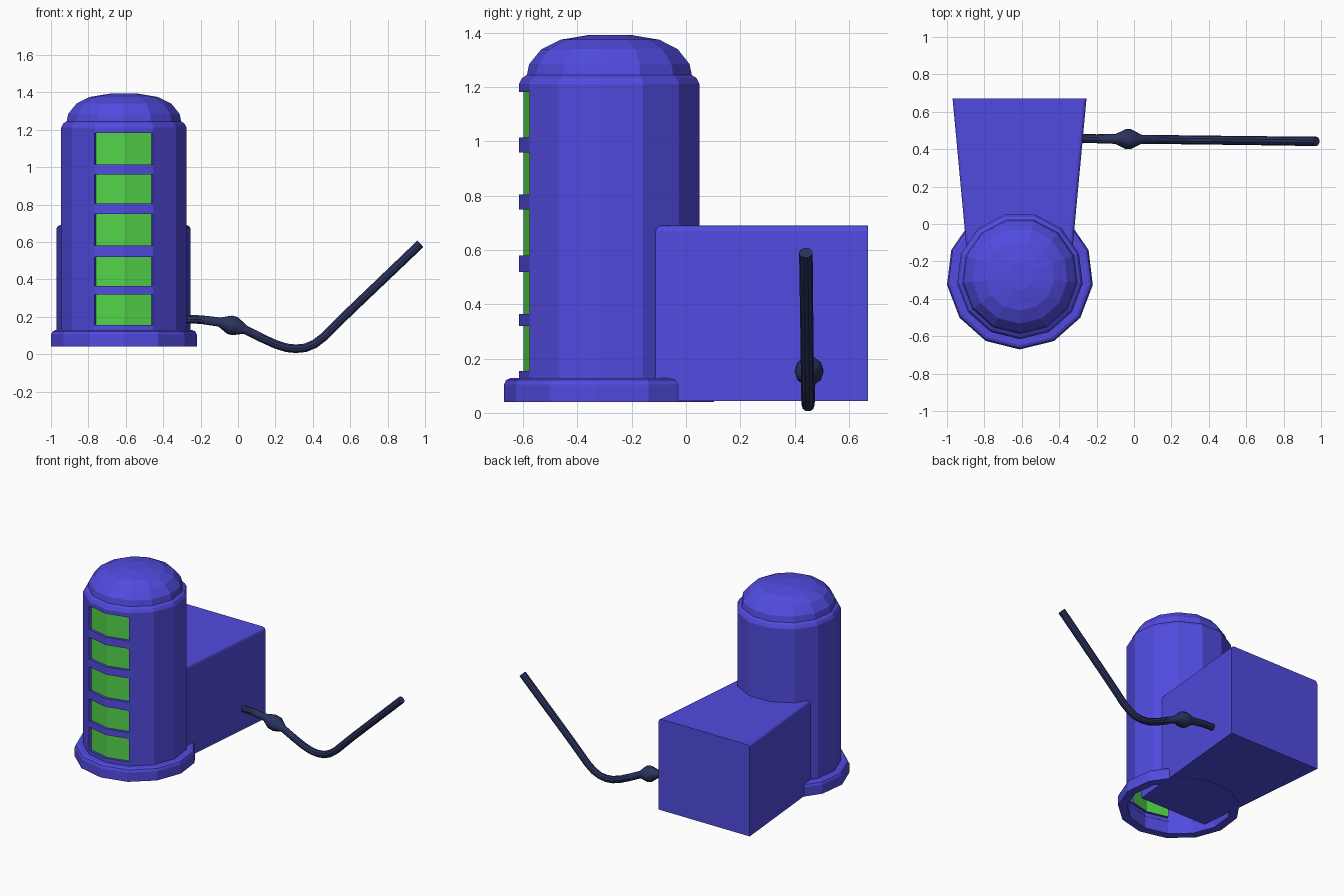
import bpy, bmesh
from math import sin, cos, pi
from mathutils import Vector

if "Cube" in bpy.data.objects:
    bpy.data.objects.remove(bpy.data.objects["Cube"], do_unlink=True)

SIDES = 13
CX, CY = -0.61, -0.278
BODY_R = 0.3375


def material(name, rgb):
    m = bpy.data.materials.new(name)
    m.use_nodes = True
    m.diffuse_color = (*rgb, 1)
    m.node_tree.nodes["Principled BSDF"].inputs["Base Color"].default_value = (*rgb, 1)
    return m


violet = material("violet", (0.083, 0.07, 0.74))
green = material("green", (0.084, 0.65, 0.068))
navy = material("navy", (0.024, 0.033, 0.11))


def finish(bm, name, *mats):
    bmesh.ops.recalc_face_normals(bm, faces=bm.faces)
    mesh = bpy.data.meshes.new(name)
    bm.to_mesh(mesh)
    bm.free()
    for m in mats:
        mesh.materials.append(m)
    ob = bpy.data.objects.new(name, mesh)
    bpy.context.collection.objects.link(ob)
    return ob


def lathe(profile, cap=False):
    """Faceted turned shape with one corner facing the front; returns bmesh and face rows."""
    bm = bmesh.new()
    rings = []
    for r, z in profile:
        ring = []
        for k in range(SIDES):
            a = -pi / 2 + 2 * pi * k / SIDES
            ring.append(bm.verts.new((CX + r * cos(a), CY + r * sin(a), z)))
        rings.append(ring)
    rows = []
    for low, high in zip(rings, rings[1:]):
        rows.append([bm.faces.new((low[k], low[(k + 1) % SIDES],
                                   high[(k + 1) % SIDES], high[k]))
                     for k in range(SIDES)])
    if cap:
        bm.faces.new(rings[-1])
    return bm, rows


# Tower: open underneath, domed on top, with five recessed windows
windows = [(0.155, 0.32), (0.365, 0.52), (0.58, 0.75), (0.805, 0.96), (1.015, 1.182)]
levels = [0.09] + [z for w in windows for z in w]
dome = [(BODY_R, 1.212), (0.326, 1.234), (0.308, 1.245), (0.3, 1.285),
        (0.255, 1.34), (0.185, 1.375), (0.075, 1.393)]
bm, rows = lathe([(BODY_R, z) for z in levels] + dome, cap=True)
bm.normal_update()
for i in range(len(windows)):
    row = rows[1 + 2 * i]
    pair = [row[0], row[-1]]
    result = bmesh.ops.extrude_face_region(bm, geom=pair)["geom"]
    inset = 0.32 / BODY_R
    for item in result:
        if isinstance(item, bmesh.types.BMVert):
            item.co.x = CX + (item.co.x - CX) * inset
            item.co.y = CY + (item.co.y - CY) * inset
        elif isinstance(item, bmesh.types.BMFace):
            item.material_index = 1
    old = [f for f in pair if f.is_valid]
    bmesh.ops.delete(bm, geom=old, context='FACES')
# keep green on the glass only, not on the recess walls
for f in bm.faces:
    c = f.calc_center_median()
    radii = [Vector((v.co.x - CX, v.co.y - CY)).length for v in f.verts]
    f.material_index = int(max(radii) < 0.322 and min(radii) > 0.318 and c.z < 1.2)
finish(bm, "tower", violet, green)

# Foot ring around the tower
bm, _ = lathe([(0.335, 0.127), (0.335, 0.04), (0.3925, 0.04), (0.3925, 0.105),
               (0.385, 0.121), (0.37, 0.128), (0.335, 0.128)])
finish(bm, "foot_ring", violet)

# Tapered rear housing with softened upper side edges
bm = bmesh.new()
bmesh.ops.create_cube(bm, size=2)
for v in bm.verts:
    half = 0.358 if v.co.y > 0 else 0.264
    v.co = Vector((CX - 0.002 + v.co.x * half,
                   0.67 if v.co.y > 0 else -0.34,
                   0.69 if v.co.z > 0 else 0.043))
edges = [e for e in bm.edges
         if all(v.co.z > 0.6 for v in e.verts)
         and abs(e.verts[0].co.y - e.verts[1].co.y) > 0.5]
bmesh.ops.bevel(bm, geom=edges, offset=0.02, segments=3, profile=0.5, affect='EDGES')
finish(bm, "rear_housing", violet)

# Bent cable with a pointed swelling: x, z, radius
path = [(-0.31, 0.188, 0.024), (-0.2, 0.185, 0.024), (-0.1, 0.172, 0.026),
        (-0.045, 0.157, 0.053), (-0.015, 0.15, 0.053), (0.04, 0.13, 0.024),
        (0.13, 0.085, 0.024), (0.2, 0.053, 0.024), (0.26, 0.034, 0.024),
        (0.31, 0.029, 0.024), (0.36, 0.034, 0.024), (0.41, 0.055, 0.024),
        (0.46, 0.093, 0.024), (0.53, 0.163, 0.024), (0.6, 0.232, 0.024),
        (0.975, 0.59, 0.025)]
curve = bpy.data.curves.new("cable", 'CURVE')
curve.dimensions = '3D'
curve.bevel_depth = 1.0
curve.bevel_resolution = 3
curve.use_fill_caps = True
spline = curve.splines.new('POLY')
spline.points.add(len(path) - 1)
for p, (x, z, r) in zip(spline.points, path):
    p.co = (x, 0.457 - 0.012 * (x + 0.3), z, 1)
    p.radius = r
helper = bpy.data.objects.new("cable_path", curve)
bpy.context.collection.objects.link(helper)
bpy.context.view_layer.update()
mesh = bpy.data.meshes.new_from_object(
    helper.evaluated_get(bpy.context.evaluated_depsgraph_get()))
bpy.data.objects.remove(helper, do_unlink=True)
mesh.materials.clear()
mesh.materials.append(navy)
cable = bpy.data.objects.new("cable", mesh)
bpy.context.collection.objects.link(cable)
bpy.ops.object.select_all(action='DESELECT')
cable.select_set(True)
bpy.context.view_layer.objects.active = cable
bpy.ops.object.shade_smooth_by_angle(angle=0.6)
